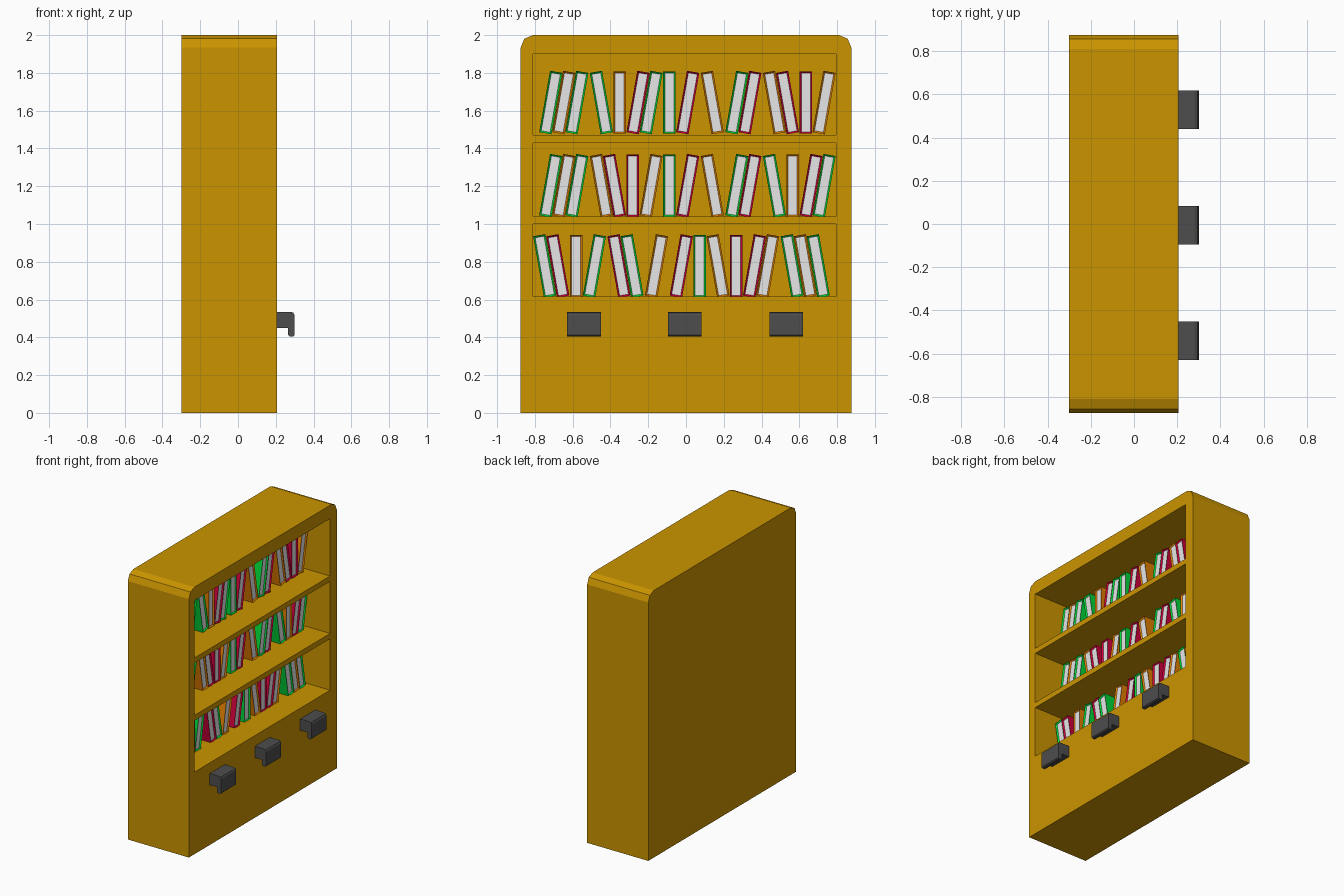
import bpy, bmesh, math
from mathutils import Matrix

cube = bpy.data.objects.get("Cube")
if cube:
    bpy.data.objects.remove(cube, do_unlink=True)


def material(name, rgb):
    mat = bpy.data.materials.new(name)
    mat.use_nodes = True
    mat.diffuse_color = (*rgb, 1)
    mat.node_tree.nodes["Principled BSDF"].inputs["Base Color"].default_value = (*rgb, 1)
    return mat


WOOD = material("golden wood", (0.6, 0.3, 0))
PAGES = material("pages", (0.8, 0.8, 0.8))
METAL = material("dark grey", (0.075, 0.075, 0.075))
COVERS = {"g": material("green cover", (0, 0.68, 0.04)),
          "r": material("red cover", (0.62, 0, 0.045)),
          "o": material("orange cover", (0.75, 0.21, 0))}


def finish(name, bm, *mats):
    bmesh.ops.recalc_face_normals(bm, faces=bm.faces)
    mesh = bpy.data.meshes.new(name)
    bm.to_mesh(mesh)
    bm.free()
    for mat in mats:
        mesh.materials.append(mat)
    obj = bpy.data.objects.new(name, mesh)
    bpy.context.collection.objects.link(obj)
    return obj


def add_box(bm, low, high):
    size = [b - a for a, b in zip(low, high)]
    mid = [(a + b) / 2 for a, b in zip(low, high)]
    bmesh.ops.create_cube(bm, size=1, matrix=Matrix.Translation(mid) @ Matrix.Diagonal((*size, 1)))


def extrude_profile(bm, points, offset):
    face = bm.faces.new([bm.verts.new(p) for p in points])
    new = bmesh.ops.extrude_face_region(bm, geom=[face])["geom"]
    bmesh.ops.translate(bm, vec=offset, verts=[v for v in new if isinstance(v, bmesh.types.BMVert)])


# Cabinet body with rounded upper corners
FRONT = 0.206
bm = bmesh.new()
add_box(bm, (-0.3, -0.875, 0), (FRONT, 0.875, 2))
top_edges = [e for e in bm.edges
             if all(v.co.z > 1.9 for v in e.verts) and abs(e.verts[0].co.y - e.verts[1].co.y) < 0.01]
bmesh.ops.bevel(bm, geom=top_edges, offset=0.065, segments=2, profile=0.5, affect="EDGES")
cabinet = finish("cabinet", bm, WOOD)

# Shelf openings cut into the cabinet
bm = bmesh.new()
for low, high in ((0.615, 1.0), (1.04, 1.43), (1.47, 1.9)):
    add_box(bm, (-0.2, -0.81, low), (0.4, 0.795, high))
cutter = finish("shelf_cutter", bm, WOOD)
cutter.hide_render = True
cut = cabinet.modifiers.new("shelves", "BOOLEAN")
cut.operation = "DIFFERENCE"
cut.solver = "EXACT"
cut.object = cutter
bpy.context.view_layer.objects.active = cabinet
bpy.ops.object.modifier_apply(modifier=cut.name)
bpy.data.objects.remove(cutter, do_unlink=True)


# Books with recessed pages facing outwards
def book(name, y, z, lean, cover):
    bm = bmesh.new()
    add_box(bm, (-0.18, -0.033, -0.165), (0.028, 0.033, 0.165))
    bm.normal_update()
    front = max(bm.faces, key=lambda f: f.calc_center_median().x)
    bmesh.ops.inset_region(bm, faces=[front], thickness=0.013, depth=-0.009)
    front.material_index = 1
    obj = finish(name, bm, cover, PAGES)
    obj.location = (0, y, z)
    obj.rotation_euler.x = -lean * math.radians(10)


# Each shelf: start, height, cover colours and leans ("_" leaves a gap)
LEAN = {"/": 1, "|": 0, "\\": -1}
STEP = (0.069, 0.097, 0.13)
GAP = 0.062
SHELVES = {
    "top": (-0.716, 1.643, "goggorggrogrorro", "///\\|//|/\\//\\\\|/"),
    "middle": (-0.716, 1.203, "gogorrogrogrgorg", "///\\\\|/|/\\//\\|//"),
    "lower": (-0.748, 0.778, "grogrgo_rgorrogog", "\\\\|/\\\\/_/|\\|//\\\\\\"),
}
for shelf, (y, z, colours, leans) in SHELVES.items():
    last = None
    for i, (colour, mark) in enumerate(zip(colours, leans)):
        if mark == "_":
            y += GAP
            continue
        lean = LEAN[mark]
        if last is not None:
            y += STEP[abs(lean - last)]
        last = lean
        book(f"{shelf}_book_{i + 1}", y, z, lean, COVERS[colour])

# Hooked drawer pulls
PULL = ((FRONT, 0.45), (FRONT, 0.535), (0.281, 0.535), (0.293, 0.53), (0.3, 0.518),
        (0.3, 0.412), (0.292, 0.405), (0.273, 0.405), (0.266, 0.412), (0.266, 0.45))
for name, y in (("right", -0.54), ("middle", -0.006), ("left", 0.53)):
    bm = bmesh.new()
    extrude_profile(bm, [(x, y - 0.089, z) for x, z in PULL], (0, 0.178, 0))
    finish(f"pull_{name}", bm, METAL)
